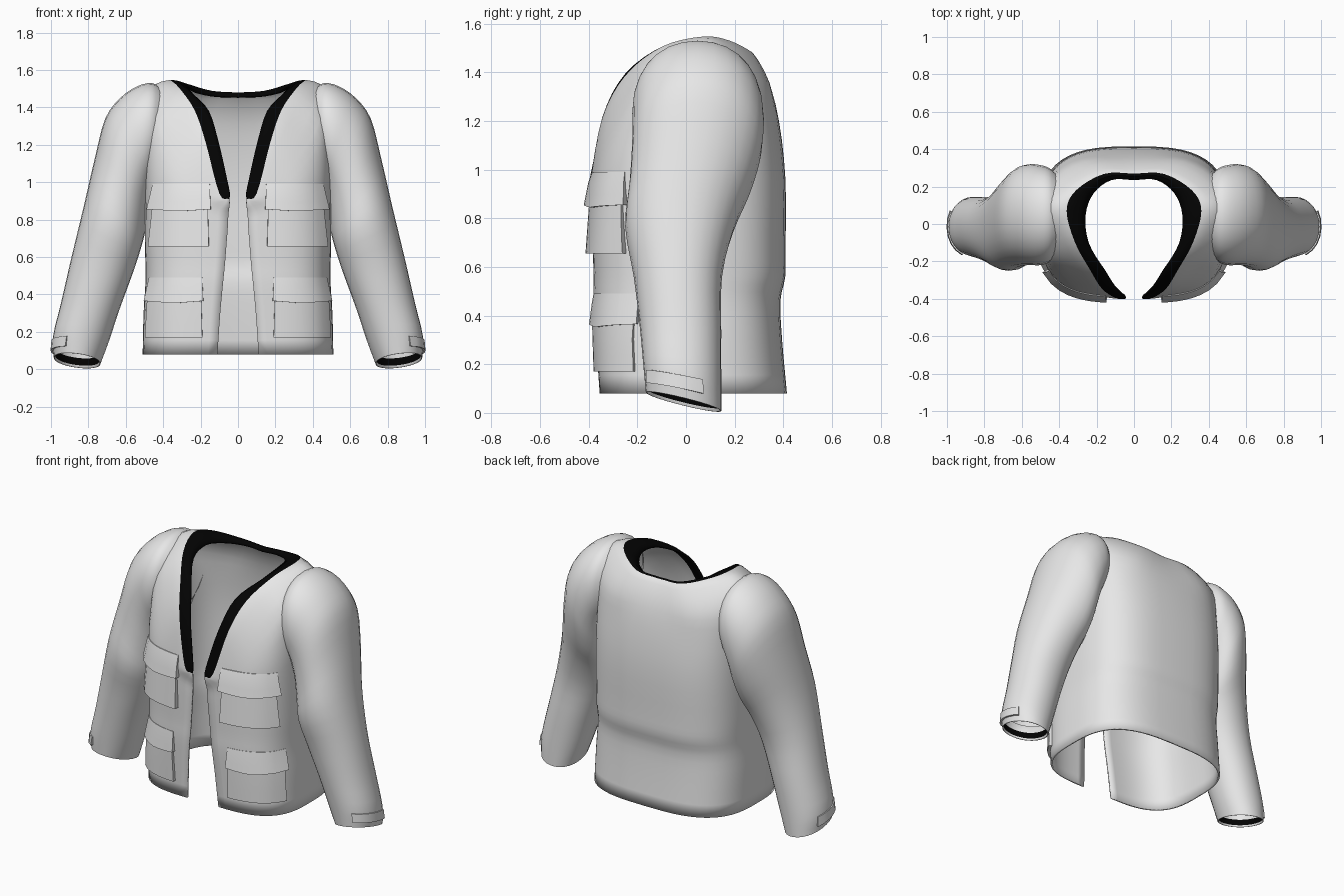
import bpy, bmesh, math
from mathutils import Vector

cube = bpy.data.objects.get("Cube")
if cube:
    bpy.data.objects.remove(cube)


def material(name, rgb):
    m = bpy.data.materials.new(name)
    m.use_nodes = True
    m.diffuse_color = (*rgb, 1)
    m.node_tree.nodes["Principled BSDF"].inputs["Base Color"].default_value = (*rgb, 1)
    return m


CLOTH = material("pale_grey_cloth", (0.8, 0.8, 0.8))
TRIM = material("black_trim", (0.001, 0.001, 0.001))


def spline(points, steps):
    """Catmull-Rom samples through points of any dimension."""
    pts = [Vector(p) for p in points]
    pts = [2 * pts[0] - pts[1]] + pts + [2 * pts[-1] - pts[-2]]
    out = []
    for a, b, c, d in zip(pts, pts[1:], pts[2:], pts[3:]):
        for i in range(steps):
            t = i / steps
            out.append(b + 0.5 * t * (c - a + t * (2 * a - 5 * b + 4 * c - d
                                                   + t * (3 * (b - c) + d - a))))
    return out + [pts[-2]]


def surface(name, rows, closed=False, trim_rows=(), thickness=0, angle=50):
    """Skin a grid of points, mirror it to the other side and smooth it."""
    bm = bmesh.new()
    grid = [[bm.verts.new(p) for p in row] for row in rows]
    n = len(grid[0])
    for r in range(len(grid) - 1):
        for c in range(n if closed else n - 1):
            d = (c + 1) % n
            f = bm.faces.new((grid[r][c], grid[r + 1][c], grid[r + 1][d], grid[r][d]))
            f.material_index = int(r in trim_rows)
    bmesh.ops.remove_doubles(bm, verts=bm.verts, dist=0.0005)
    mesh = bpy.data.meshes.new(name)
    bm.to_mesh(mesh)
    bm.free()
    mesh.materials.append(CLOTH)
    mesh.materials.append(TRIM)
    ob = bpy.data.objects.new(name, mesh)
    bpy.context.collection.objects.link(ob)
    bpy.ops.object.select_all(action="DESELECT")
    ob.select_set(True)
    bpy.context.view_layer.objects.active = ob
    bpy.ops.object.shade_smooth_by_angle(angle=math.radians(angle))
    mirror = ob.modifiers.new("mirror", "MIRROR")
    mirror.merge_threshold = 0.002
    if thickness:
        solid = ob.modifiers.new("thickness", "SOLIDIFY")
        solid.thickness = thickness
        solid.offset = -1
    return ob


# Torso girth: height, half width, front, back, half of the front gap
GIRTH = [(0.08, 0.51, -0.355, 0.415, 0.11), (0.3, 0.505, -0.37, 0.395, 0.095),
         (0.46, 0.495, -0.38, 0.388, 0.08), (0.56, 0.495, -0.38, 0.408, 0.07),
         (0.75, 0.5, -0.385, 0.41, 0.055), (0.95, 0.5, -0.39, 0.41, 0.045),
         (1.22, 0.5, -0.355, 0.38, 0.045)]
ROUND = 3.0


def girth(z):
    for a, b in zip(GIRTH, GIRTH[1:]):
        if z <= b[0]:
            return Vector(a).lerp(Vector(b), (z - a[0]) / (b[0] - a[0]))
    return Vector(GIRTH[-1])


def torso_point(t, z):
    _, w, front, back, gap = girth(z)
    a = math.pi * t ** 1.24
    s, c = max(math.sin(a), 0) ** (2 / ROUND), abs(math.cos(a)) ** (2 / ROUND)
    if t < 0.57:
        return Vector((gap + (w - gap) * s, front * c, z))
    return Vector((w * s if t < 1 else 0, back * c, z))


# Neckline, outer trim edge and yoke, each from front edge to centre back
NECK = [(0.045, -0.4, 0.94), (0.055, -0.388, 1.0), (0.1, -0.34, 1.2), (0.155, -0.25, 1.38),
        (0.242, -0.1, 1.475), (0.258, 0.05, 1.505), (0.215, 0.165, 1.485),
        (0.12, 0.235, 1.465), (0, 0.235, 1.46)]
EDGE = [(0.045, -0.4, 0.91), (0.1, -0.395, 0.94), (0.172, -0.345, 1.21), (0.232, -0.25, 1.385),
        (0.315, -0.1, 1.505), (0.36, 0.07, 1.547), (0.31, 0.18, 1.53),
        (0.16, 0.268, 1.485), (0, 0.27, 1.475)]
YOKE = [(0.045, -0.398, 0.88), (0.15, -0.392, 0.92), (0.28, -0.35, 1.08), (0.395, -0.255, 1.24),
        (0.455, -0.145, 1.38), (0.49, 0.07, 1.475), (0.45, 0.215, 1.41),
        (0.26, 0.333, 1.36), (0, 0.338, 1.365)]

rows = [spline(r, 4) for r in (NECK, EDGE, YOKE)]
cols = len(rows[0])
ts = [i / (cols - 1) for i in range(cols)]
rows.append([torso_point(t, 0.83 + 0.37 * min(1, 2 * t) ** 1.3) for t in ts])
rows.append([torso_point(t, 0.76 + 0.2 * min(1, 2 * t) ** 1.3) for t in ts])
rows += [[torso_point(t, z) for t in ts] for z in (0.68, 0.56, 0.46, 0.3, 0.08)]
columns = [spline(col, 3) for col in zip(*rows)]
for p in columns[-1]:
    p.x = 0
surface("jacket_body", list(zip(*columns)), trim_rows=range(3), thickness=0.012)


# Sleeves: outer x, z, inner x, z, front, back, tilt of each ring
ARM = [(0.4, 1.495, 0.44, 1.04, -0.17, 0.27, 0), (0.46, 1.53, 0.45, 1.02, -0.205, 0.3, 0),
       (0.54, 1.512, 0.46, 0.98, -0.22, 0.315, 0), (0.63, 1.45, 0.465, 0.93, -0.22, 0.32, 0),
       (0.71, 1.34, 0.475, 0.85, -0.222, 0.31, 0),
       (0.765, 1.13, 0.49, 0.76, -0.232, 0.268, 0), (0.825, 0.87, 0.515, 0.66, -0.25, 0.198, 0),
       (0.89, 0.6, 0.56, 0.52, -0.215, 0.148, 0), (0.945, 0.36, 0.63, 0.33, -0.19, 0.145, 0.01),
       (0.99, 0.17, 0.69, 0.15, -0.175, 0.145, 0.03), (0.985, 0.062, 0.735, 0.03, -0.165, 0.145, 0.038)]
arm = spline(ARM, 3)


def sleeve_point(ring, a, scale=1.0, lift=0.0):
    ox, oz, ix, iz, front, back, tilt = ring
    power = 0.94
    c = math.copysign(abs(math.cos(a)) ** power, math.cos(a)) * scale
    s = math.copysign(abs(math.sin(a)) ** power, math.sin(a)) * scale
    return Vector(((ox + ix + (ox - ix) * c) / 2, (front + back + (back - front) * s) / 2,
                   (oz + iz + (oz - iz) * c) / 2 - tilt * s + lift))


# The end ring turns inward into a grey lip, a black band and a lining
turn = [2 * math.pi * i / 28 for i in range(28)]
rows = [[sleeve_point(r, a) for a in turn] for r in arm]
for scale, lift in ((0.97, 0), (0.94, 0.012), (0.92, 0.05)):
    rows.append([sleeve_point(arm[-1], a, scale, lift) for a in turn])
rows.append([sleeve_point(arm[-4], a, 0.93) for a in turn])
surface("sleeves", rows, closed=True, trim_rows=(len(rows) - 3,))


def panel(name, point, nu, nv, top, bottom):
    """Raised patch; its border is sunk into the cloth. v runs downward."""
    rows = []
    for j in range(-1, nv + 2):
        v = min(max(j / nv, 0), 1)
        row = []
        for i in range(-1, nu + 2):
            rim = i in (-1, nu + 1) or j in (-1, nv + 1)
            u = min(max(i / nu, 0), 1)
            row.append(point(u, v, -0.005 if rim else top + (bottom - top) * v))
        rows.append(row)
    surface(name, rows, angle=35)


def front_panel(name, x0, x1, z0, z1, top, bottom, sag=0.0):
    def point(u, v, d):
        # sag drops the middle of the lower edge; the sides lean in slightly
        x = x0 + (x1 - x0) * u + 0.012 * (1 - v) * (0.5 - u)
        z = z1 + (z0 - z1) * v - sag * v * (1 - abs(2 * u - 1))
        _, w, front, _, gap = girth(z)

        def depth(px):
            k = min(max((px - gap) / (w - gap), 0), 0.99)
            return front * (1 - k ** ROUND) ** (1 / ROUND)
        out = Vector((depth(x + 0.005) - depth(x - 0.005), -0.01, 0)).normalized()
        return Vector((x, depth(x), z)) + out * d
    panel(name, point, 8, 3, top, bottom)


# Chest and hip pockets with their flaps
front_panel("chest_pocket", 0.155, 0.455, 0.655, 0.87, 0.012, 0.032)
front_panel("chest_pocket_flap", 0.145, 0.46, 0.855, 0.99, 0.004, 0.034, 0.01)
front_panel("hip_pocket", 0.19, 0.48, 0.17, 0.37, 0.014, 0.02)
front_panel("hip_pocket_flap", 0.185, 0.48, 0.365, 0.49, 0.003, 0.026, 0.012)


# Strap tab wrapped round the outside of each cuff
def strap_point(u, v, d):
    a = -1.1 + 1.6 * u
    ring = arm[-4].lerp(arm[-2], 0.2 + 0.75 * v)
    p = sleeve_point(ring, a)
    return p + Vector((math.cos(a), math.sin(a), 0)) * d


panel("cuff_straps", strap_point, 6, 2, 0.008, 0.014)
